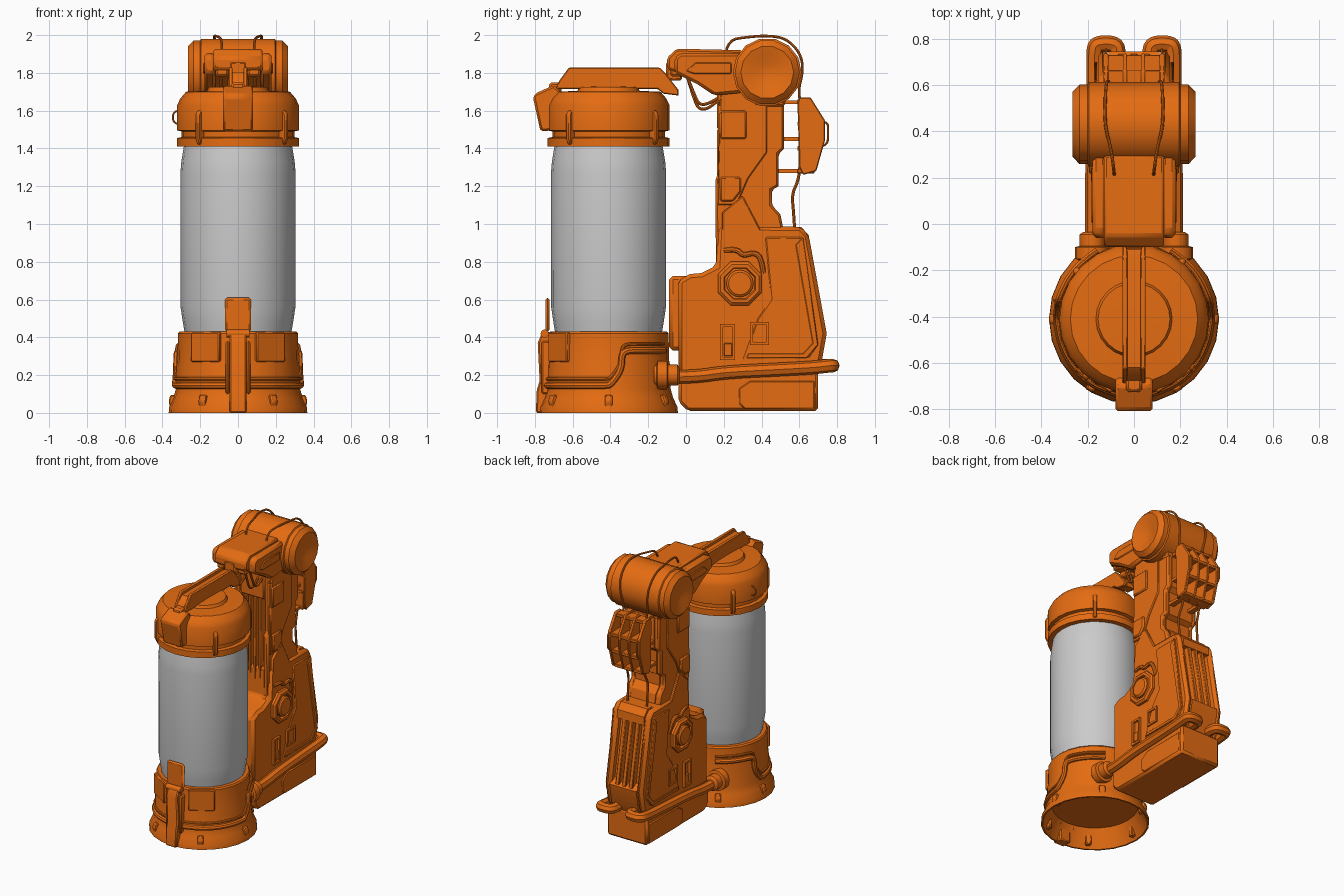
import bpy, bmesh
from math import sin, cos, pi, radians
from mathutils import Matrix, Vector

ORANGE = bpy.data.materials.new("orange_paint")
ORANGE.diffuse_color = (0.78, 0.15, 0.006, 1)
CY = -0.41  # tank axis


def finish(bm, name, bevel=0, mirror=False, mat=ORANGE):
    bmesh.ops.remove_doubles(bm, verts=bm.verts, dist=1e-5)
    bmesh.ops.recalc_face_normals(bm, faces=bm.faces)
    me = bpy.data.meshes.new(name)
    bm.to_mesh(me)
    bm.free()
    ob = bpy.data.objects.new(name, me)
    bpy.context.collection.objects.link(ob)
    if mat:
        me.materials.append(mat)
    if bevel:
        m = ob.modifiers.new("bevel", 'BEVEL')
        m.width, m.segments, m.limit_method = bevel, 1, 'ANGLE'
    if mirror:
        ob.modifiers.new("mirror", 'MIRROR')
    return ob


def prism(name, pts, x0, x1, bevel=0.0, mirror=False):
    """Side profile of (y, z) points extruded along x."""
    bm = bmesh.new()
    f = bm.faces.new([bm.verts.new((x0, y, z)) for y, z in pts])
    r = bmesh.ops.extrude_face_region(bm, geom=[f])
    vs = [v for v in r["geom"] if isinstance(v, bmesh.types.BMVert)]
    bmesh.ops.translate(bm, verts=vs, vec=(x1 - x0, 0, 0))
    return finish(bm, name, bevel, mirror)


def box(name, x, y, z, bevel=0.0, mirror=False):
    """Box from (min, max) ranges."""
    return prism(name, [(y[0], z[0]), (y[1], z[0]), (y[1], z[1]), (y[0], z[1])], x[0], x[1], bevel, mirror)


def lathe(name, prof, mtx, sides, mirror=False, mat=ORANGE):
    """Profile of (radius, height) revolved around local z."""
    bm = bmesh.new()
    rings = [[bm.verts.new(mtx @ Vector((r * cos(2 * pi * i / sides), r * sin(2 * pi * i / sides), h)))
              for i in range(sides)] for r, h in prof]
    for a, b in zip(rings, rings[1:]):
        for i in range(sides):
            j = (i + 1) % sides
            bm.faces.new((a[i], a[j], b[j], b[i]))
    return finish(bm, name, 0, mirror, mat)


def tube(name, pts, r, mirror=False):
    """Round hose along a smooth path."""
    cu = bpy.data.curves.new(name, 'CURVE')
    cu.dimensions, cu.bevel_depth, cu.bevel_resolution = '3D', r, 2
    cu.use_fill_caps, cu.resolution_u = True, 4
    sp = cu.splines.new('NURBS')
    sp.points.add(len(pts) - 1)
    for p, co in zip(sp.points, pts):
        p.co = (*co, 1)
    sp.order_u, sp.use_endpoint_u = 3, True
    tmp = bpy.data.objects.new(name + "_path", cu)
    bpy.context.collection.objects.link(tmp)
    me = bpy.data.meshes.new_from_object(tmp.evaluated_get(bpy.context.evaluated_depsgraph_get()))
    bpy.data.objects.remove(tmp)
    bm = bmesh.new()
    bm.from_mesh(me)
    return finish(bm, name, 0, mirror)


def around(name, prof, half, deg):
    """Small block of (radius, z) profile turned to an angle around the tank."""
    ob = prism(name, prof, -half, half, 0.006)
    ob.data.transform(Matrix.Translation((0, CY, 0)) @ Matrix.Rotation(radians(deg - 90), 4, 'Z'))


TANK = Matrix.Translation((0, CY, 0))
ALONG_X = Matrix.Rotation(pi / 2, 4, 'Y')
ALONG_Y = Matrix.Rotation(-pi / 2, 4, 'X')

# Tank: hollow base, grey glass, stepped cap
lathe("tank_base", [(0, .13), (.29, .13), (.345, .02), (.355, 0), (.367, 0), (.365, .03), (.342, .08), (.328, .13),
                    (.326, .25), (.32, .28), (.318, .42), (.31, .43), (0, .43)], TANK, 24)
lathe("tank_glass", [(0, .42), (.282, .42), (.292, .48), (.304, .56), (.305, 1.27), (.3, 1.33), (.285, 1.42), (0, 1.42)],
      TANK, 24, mat=None)
lathe("tank_cap", [(0, 1.41), (.322, 1.41), (.322, 1.455), (.298, 1.46), (.298, 1.49), (.322, 1.495), (.322, 1.63),
                   (.305, 1.665), (.275, 1.7), (.165, 1.705), (.155, 1.725), (0, 1.73)], TANK, 24)
for a in (0, 58, 122, 180, 238, 302):
    around("base_clip", [(.31, .02), (.355, .02), (.368, .06), (.358, .095), (.31, .095)], .02, a)
for a in (-40, 50, 140, 230):
    around("cap_clip", [(.29, 1.43), (.325, 1.42), (.338, 1.45), (.338, 1.58), (.325, 1.6), (.29, 1.6)], .014, a)
for a in (-57, 237):
    around("base_panel", [(.29, .27), (.324, .27), (.324, .425), (.29, .425)], .09, a)
for r, dz in ((.018, 0), (.009, .035)):
    tube("base_pipe", [(.332 * cos(radians(a)), CY + .332 * sin(radians(a)), z + dz) for a, z in
         [(-82, .145), (-65, .145), (-50, .145), (-35, .145), (-18, .145), (-2, .145), (2, .15), (12, .23), (12, .31),
          (17, .33), (32, .33), (48, .33), (62, .33)]], r, True)

# Front latch on the base
prism("latch_body", [(-.72, 0), (-.795, 0), (-.79, .12), (-.775, .17), (-.785, .37), (-.76, .43), (-.72, .43)], -.045, .045, .008)
box("latch_cheek", (.045, .065), (-.765, -.7), (.1, .38), .008, True)
box("latch_flap", (-.07, .07), (-.745, -.722), (.43, .61), .012)
lathe("latch_hinge", [(0, -.06), (.022, -.06), (.022, .06), (0, .06)], Matrix.Translation((0, -.748, .42)) @ ALONG_X, 12)

# Cap clasp and top handle rail
prism("cap_clasp", [(-.66, 1.5), (-.77, 1.49), (-.81, 1.67), (-.8, 1.69), (-.7, 1.735), (-.66, 1.7)], -.08, .08, .012)
box("clasp_tab", (-.035, .035), (-.725, -.66), (1.68, 1.75), .012)
rail = [(-.69, 1.715), (-.67, 1.76), (-.62, 1.828), (-.14, 1.828), (-.11, 1.8), (-.04, 1.71), (-.04, 1.68), (-.12, 1.69), (-.15, 1.715)]
prism("handle_rail", rail, .028, .05, .005, True)
prism("handle_core", [(y, min(z, 1.805)) for y, z in rail], -.03, .03)

# Lower body: core, side cheeks, rear ribs, foot
foot = [(-.04, .06), (.01, .01), (.7, .01), (.7, .23), (-.04, .23)]
prism("foot_block", foot, -.165, .165, .015)
prism("foot_side_plate", [(.28, .05), (.31, .02), (.68, .02), (.68, .17), (.34, .17), (.28, .13)], .16, .172, .006, True)
front = [(-.04, .2), (-.04, .7), (.02, .735), (.08, .74), (.16, .78), (.17, .99)]
rear = [(.61, .985), (.65, .94), (.745, .42), (.72, .28), (.68, .2)]
prism("body_core", front + [(.57, .985), (.61, .9), (.69, .44), (.68, .2)], -.14, .14, .015)
prism("body_cheek", front + rear, .105, .155, .02, True)
prism("body_rear_sill", [(.6, .2), (.68, .2), (.72, .28), (.745, .42), (.66, .47), (.6, .47)], -.11, .11)
prism("body_rear_brow", [(.5, .985), (.61, .985), (.65, .94), (.655, .88), (.55, .88)], -.11, .11)
for x in (-.055, 0, .055):
    prism("rear_rib", [(.55, .93), (.643, .93), (.735, .42), (.64, .42)], x - .016, x + .016, .005)
box("tank_mount", (-.1, .1), (-.09, .03), (.33, .725), .02)

# Lower side panels, windows and round hub
prism("side_panel", [(.3, .28), (.38, .5), (.45, .6), (.42, .93), (.62, .93), (.7, .36), (.65, .29)],
      .15, .162, .006, True)
prism("side_trim", [(.58, .89), (.62, .93), (.7, .36), (.64, .29), (.32, .29), (.33, .315), (.62, .315), (.67, .37)],
      .16, .172, .004, True)
for y0, y1, z0, z1 in ((.18, .26, .28, .47), (.34, .44, .36, .48)):
    t = .015
    for ya, yb, za, zb in ((y0, y0 + t, z0, z1), (y1 - t, y1, z0, z1), (y0, y1, z0, z0 + t), (y0, y1, z1 - t, z1)):
        box("window_frame", (.15, .172), (ya, yb), (za, zb), 0, True)
box("window_latch", (.15, .17), (.2, .245), (.3, .37), .005, True)
HUB = Matrix.Translation((0, .285, .685)) @ ALONG_X
lathe("hub_octagon", [(.0, .13), (.125, .13), (.125, .172), (.11, .185), (.09, .185), (.085, .165), (0, .165)],
      HUB @ Matrix.Rotation(pi / 8, 4, 'Z'), 8, True)
lathe("hub_knob", [(.072, .15), (.072, .185), (.06, .195), (0, .195)], HUB, 16, True)
tube("hub_cable", [(.15, .2, .86), (.165, .27, .87), (.165, .3, .83), (.165, .36, .85), (.165, .4, .82), (.15, .41, .74)], .014, True)

# Column: core, side plates, front fins, raised panels
back = [(.52, .95), (.5, 1.05), (.455, 1.1), (.455, 1.18), (.49, 1.2), (.49, 1.37), (.52, 1.4), (.52, 1.66), (.5, 1.7)]
prism("column_core", [(.22, .75)] + back + [(.22, 1.7)], -.1, .1)
prism("column_side", [(.16, .75)] + back + [(.17, 1.7), (.17, 1.26), (.155, 1.24), (.155, 1.1)], .095, .14, .012, True)
for x in (-.06, -.02, .02, .06):
    box("front_fin", (x - .01, x + .01), (.165, .24), (.76, 1.5), .004)
box("fin_header", (-.1, .1), (.165, .3), (1.5, 1.7), .01)
prism("column_panel", [(.165, 1.1), (.27, 1.1), (.33, 1.24), (.43, 1.38), (.43, 1.63), (.18, 1.66)], .13, .15, .006, True)
prism("column_knee_panel", [(.19, .92), (.28, .87), (.37, .88), (.4, .96), (.3, 1.15), (.19, 1.06)], .13, .155, .006, True)
box("upper_hatch", (.14, .162), (.18, .32), (1.45, 1.6), .008, True)
prism("lower_hatch", [(.18, 1.12), (.25, 1.12), (.29, 1.17), (.29, 1.25), (.18, 1.25)], .14, .165, .008, True)

# Shoulder drum and forearm over the tank
lathe("shoulder_drum", [(0, -.235), (.05, -.24), (.095, -.255), (.14, -.265), (.172, -.235), (.172, -.2), (.182, -.195),
                        (.182, .195), (.172, .2), (.172, .235), (.14, .265), (.095, .255), (.05, .24), (0, .235)],
      Matrix.Translation((0, .43, 1.803)) @ ALONG_X @ Matrix.Rotation(pi / 14, 4, 'Z'), 14)
prism("forearm_core", [(-.1, 1.82), (-.1, 1.88), (-.05, 1.928), (.3, 1.92), (.35, 1.7), (.15, 1.68), (.06, 1.76)], -.13, .13, .012)
prism("forearm_side", [(-.06, 1.8), (-.06, 1.88), (-.03, 1.905), (.3, 1.905), (.35, 1.7), (.15, 1.68), (.06, 1.74)], .12, .178, .015, True)
prism("forearm_panel", [(.0, 1.81), (.05, 1.855), (.24, 1.855), (.24, 1.795), (.04, 1.795)], .17, .184, .005, True)
box("forearm_jaw", (.05, .12), (-.085, .05), (1.78, 1.83), .012, True)
box("forearm_grip", (-.045, .045), (-.105, -.02), (1.76, 1.86), .01)
prism("shoulder_neck", [(.17, 1.62), (.52, 1.62), (.55, 1.75), (.2, 1.75)], -.15, .15, .012)

# Open-frame rear pack
pack = [(.59, 1.64), (.6, 1.67), (.66, 1.67), (.735, 1.55), (.735, 1.44), (.69, 1.28), (.62, 1.26), (.6, 1.3)]
prism("pack_side", pack, .11, .132, .005, True)
prism("pack_divider", pack, .03, .048, .004, True)
box("pack_back_wall", (-.12, .12), (.595, .615), (1.29, 1.65))
for z, y in ((1.28, .68), (1.4, .715), (1.53, .73), (1.65, .665)):
    box("pack_shelf", (-.12, .12), (.59, y), (z - .012, z + .012), .004)
for z in (1.28, 1.45, 1.645):
    box("pack_bracket", (.06, .1), (.46, .62), (z - .01, z + .01), 0, True)
tube("pack_handle", [(.12, .72, 1.54), (.12, .752, 1.54), (.12, .752, 1.49), (.12, .752, 1.42), (.12, .715, 1.41)], .006, True)

# Thin cables
tube("drum_cable", [(.085, .21, 1.9), (.085, .22, 1.975), (.1, .33, 1.99), (.125, .42, 1.998), (.125, .53, 1.985),
                    (.12, .61, 1.9), (.11, .62, 1.8), (.1, .59, 1.7), (.09, .61, 1.62)], .007, True)
tube("rear_cable", [(.07, .6, 1.3), (.07, .6, 1.24), (.08, .56, 1.16), (.08, .57, 1.06), (.08, .575, .97)], .008, True)
for x, dz in ((.05, 0), (.09, .025)):
    tube("elbow_cable", [(x, .01, 1.77), (x, .04, 1.67 + dz), (x, .07, 1.6 + dz), (x, .14, 1.62 + dz), (x, .19, 1.68)], .008, True)
tube("cap_loop", [(-.31, CY + .08, 1.6), (-.345, CY + .08, 1.6), (-.345, CY + .08, 1.53), (-.31, CY + .08, 1.53)], .005)

# Thick side hoses and couplings
lathe("hose_coupling", [(0, -.17), (.055, -.17), (.06, -.155), (.075, -.15), (.075, -.1), (.055, -.095), (.055, -.045),
                        (.04, -.035), (0, -.035)], Matrix.Translation((.18, 0, .2)) @ ALONG_Y, 16, True)
tube("side_hose", [(.175, -.1, .19), (.175, .05, .19), (.175, .2, .215), (.17, .5, .23), (.17, .68, .24), (.17, .76, .25),
                   (.155, .778, .25), (.085, .778, .25), (.068, .75, .25), (.068, .62, .25)], .036, True)

# Soft shading with sharp edges kept
bpy.ops.object.select_all(action='SELECT')
bpy.context.view_layer.objects.active = bpy.data.objects["tank_base"]
bpy.ops.object.shade_smooth_by_angle(angle=radians(30))
